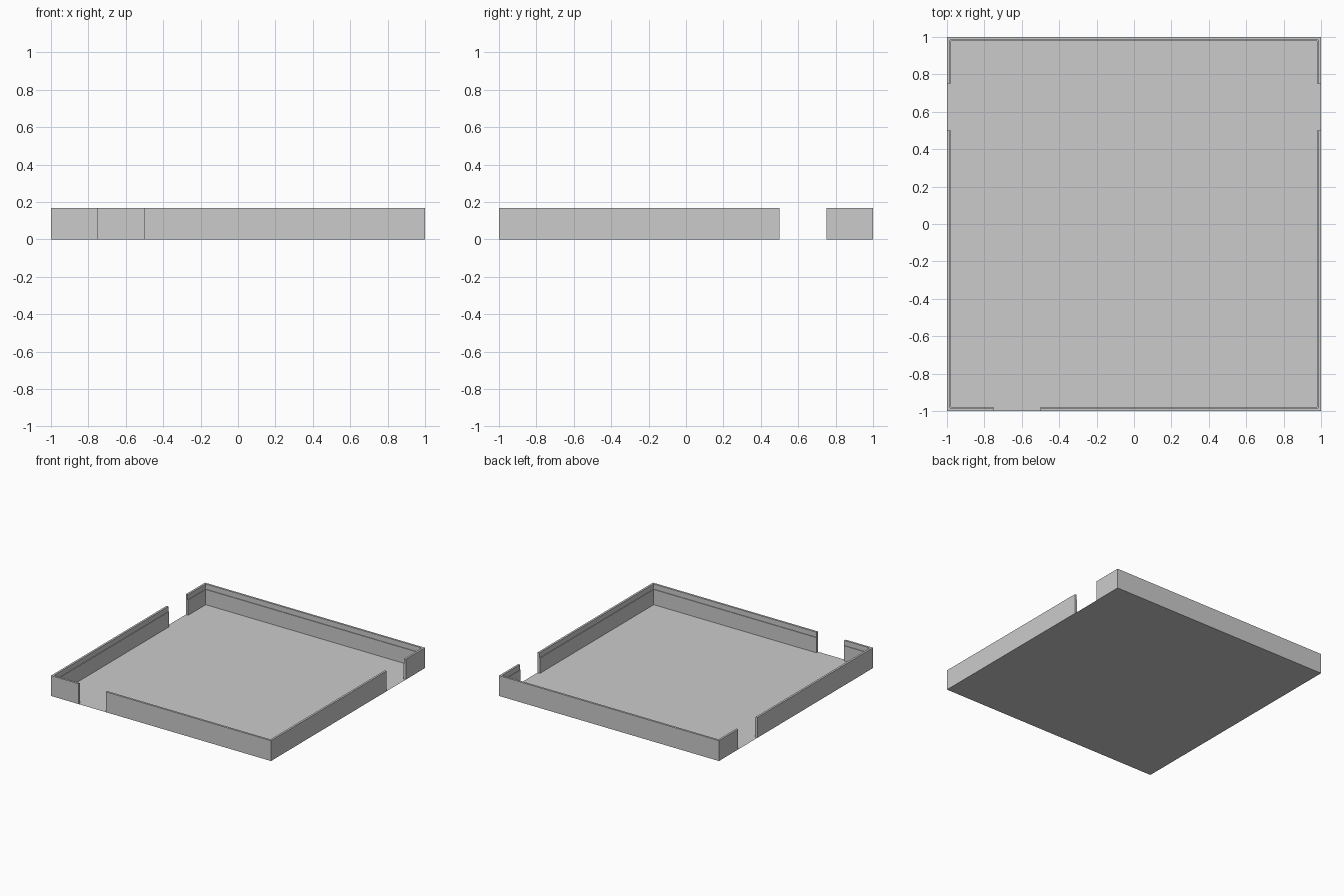
import bpy
import bmesh

if "Cube" in bpy.data.objects:
    bpy.data.objects.remove(bpy.data.objects["Cube"])

HEIGHT = 0.167      # full wall height
LEDGE = 0.125       # height of the inner step
THIN, THICK = 0.017, 0.022

# wall cross-section: (inset from outer face, z)
PROFILE = [(0, 0), (0, HEIGHT), (THIN, HEIGHT), (THIN, LEDGE), (THICK, LEDGE), (THICK, 0)]


def finish(name, bm):
    mesh = bpy.data.meshes.new(name)
    bm.to_mesh(mesh)
    bm.free()
    obj = bpy.data.objects.new(name, mesh)
    bpy.context.collection.objects.link(obj)
    return obj


def inset(v, d):
    """Move a coordinate inwards only if it lies on the outer boundary."""
    return v * (1 - d) if abs(v) == 1 else v


def wall(name, path):
    """Sweep the stepped profile along a path with mitred corners."""
    bm = bmesh.new()
    rings = [[bm.verts.new((inset(x, d), inset(y, d), z)) for d, z in PROFILE]
             for x, y in path]
    n = len(PROFILE)
    for a, b in zip(rings, rings[1:]):
        for i in range(n):
            j = (i + 1) % n
            bm.faces.new((a[i], a[j], b[j], b[i]))
    bm.faces.new(rings[0])
    bm.faces.new(rings[-1][::-1])
    bmesh.ops.recalc_face_normals(bm, faces=bm.faces)
    return finish(name, bm)


# thin floor sheet
bm = bmesh.new()
bmesh.ops.create_grid(bm, x_segments=1, y_segments=1, size=1)
finish("floor", bm)

# three wall runs separated by the doorway gaps
wall("back_wall", [(-1, 0.75), (-1, 1), (1, 1), (1, 0.75)])
wall("front_right_wall", [(1, 0.5), (1, -1), (-0.5, -1)])
wall("front_left_wall", [(-0.75, -1), (-1, -1), (-1, 0.5)])
